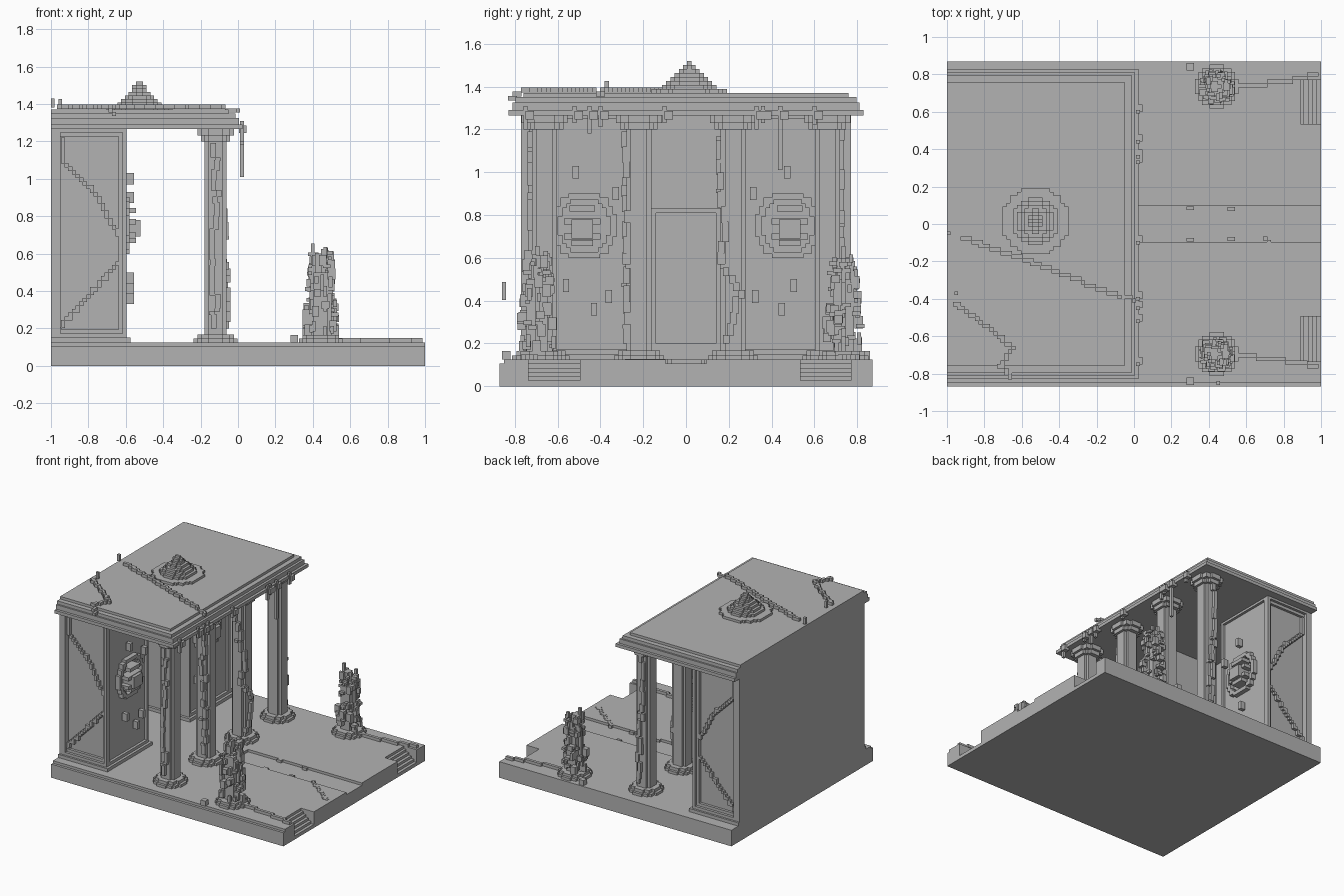
import bpy, bmesh, math, random
from mathutils import Vector

random.seed(7)
V = 0.0195          # size of one block
FLOOR = 0.125
ROOF = 1.37

cube = bpy.data.objects.get("Cube")
if cube:
    bpy.data.objects.remove(cube, do_unlink=True)

stone = bpy.data.materials.new("weathered_stone_grey")
stone.use_nodes = True
GREY = (0.45, 0.45, 0.45, 1)
stone.diffuse_color = GREY
stone.node_tree.nodes["Principled BSDF"].inputs["Base Color"].default_value = GREY


class Part:
    """A named mesh made of axis-aligned blocks."""

    def __init__(self, name):
        self.name, self.bm = name, bmesh.new()

    def box(self, x0, x1, y0, y1, z0, z1):
        y0, y1 = min(y0, y1), max(y0, y1)
        made = bmesh.ops.create_cube(self.bm, size=1)["verts"]
        for v in made:
            v.co = Vector((x1 if v.co.x > 0 else x0,
                           y1 if v.co.y > 0 else y0,
                           z1 if v.co.z > 0 else z0))

    def lump(self, x, y, z, sx=V, sy=V, sz=V):
        self.box(x - sx / 2, x + sx / 2, y - sy / 2, y + sy / 2, z - sz / 2, z + sz / 2)

    def disc(self, cx, cy, r, z0, z1):
        # round slab built from stepped rows
        n = max(1, round(2 * r / V))
        for i in range(n):
            y = (i + 0.5 - n / 2) * V
            h = max(V / 2, round(math.sqrt(max(0, r * r - y * y)) / V) * V)
            self.box(cx - h, cx + h, cy + y - V / 2, cy + y + V / 2, z0, z1)

    def trail(self, points, size=V * 1.15):
        # stepped line of blocks through the points
        for a, b in zip(points, points[1:]):
            a, b = Vector(a), Vector(b)
            n = max(1, round((b - a).length / V))
            for i in range(n + 1):
                p = a.lerp(b, i / n)
                self.lump(round(p.x / V) * V, round(p.y / V) * V, round(p.z / V) * V,
                          size, size, size)

    def done(self):
        mesh = bpy.data.meshes.new(self.name)
        self.bm.to_mesh(mesh)
        self.bm.free()
        mesh.materials.append(stone)
        obj = bpy.data.objects.new(self.name, mesh)
        bpy.context.collection.objects.link(obj)


# Base slab, with a low ledge on the front edge and a sunken path
p = Part("base_slab")
LOW = FLOOR - V
p.box(-1, 0.89, -0.87, 0.87, 0, LOW)
p.box(-1, 0.02, -0.85, 0.87, LOW, FLOOR)
p.box(0.02, 0.89, 0.095, 0.87, LOW, FLOOR)
p.box(0.02, 0.89, -0.85, -0.095, LOW, FLOOR)
for y0, y1 in ((-0.85, -0.735), (-0.495, -0.095), (0.095, 0.535), (0.77, 0.87)):
    p.box(0.89, 1, y0, y1, 0, FLOOR)
p.box(0.89, 1, -0.095, 0.095, 0, LOW)
p.box(0.89, 1, -0.87, -0.85, 0, LOW)
p.done()

# Corner stairs cut into the slab
p = Part("corner_stairs")
for y0, y1 in ((-0.735, -0.495), (0.535, 0.77)):
    for i in range(5):
        p.box(0.89, 0.91 + i * 0.0225, y0, y1, 0, LOW - i * V)
p.done()

# Low broken kerbs and cracks on the floor
p = Part("floor_kerbs")
KERB = FLOOR + V / 2
for s, y0, y1 in ((1, 0.73, 0.8), (-1, 0.7, 0.76)):
    p.trail([(0.55, s * y0, KERB), (0.8, s * (y0 + 0.03), KERB), (0.97, s * y1, KERB)])
    p.box(0.28, 0.32, s * 0.82, s * 0.86, FLOOR, FLOOR + 0.04)
p.trail([(0.7, -0.08, FLOOR), (0.96, -0.28, FLOOR)])
for x, y in ((0.3, 0.085), (0.52, 0.08), (0.3, -0.085), (0.52, -0.08)):
    p.lump(x, y, FLOOR - V / 2, V * 2)
p.done()

# Rear wall and recessed door
p = Part("rear_wall")
p.box(-1, -0.95, -0.77, 0.77, FLOOR, 1.27)
p.done()
p = Part("door")
p.box(-0.95, -0.93, -0.14, 0.14, FLOOR, 0.81)
for s in (-1, 1):
    p.box(-0.95, -0.91, s * 0.14, s * 0.165, FLOOR, 0.83)
p.box(-0.95, -0.91, -0.165, 0.165, 0.81, 0.83)
p.box(-0.95, -0.91, -0.165, 0.165, FLOOR, 0.2)
p.done()

# Side chambers with framed panels, round reliefs and cracks
for s, side in ((-1, "right"), (1, "left")):
    p = Part(side + "_chamber")
    p.box(-0.98, -0.615, s * 0.25, s * 0.73, FLOOR, 1.27)
    p.box(-1, -0.575, s * 0.23, s * 0.785, FLOOR, FLOOR + 0.025)
    for inset, depth in ((0, 0.77), (0.022, 0.75)):
        w = 0.022 + inset
        # frame on the outer side face
        for x0, x1 in ((-1, -1 + w), (-0.595 - w, -0.595)):
            p.box(x0, x1, s * 0.73, s * depth, 0.15, 1.27)
        for z0, z1 in ((0.15, 0.15 + w), (1.27 - w, 1.27)):
            p.box(-1, -0.595, s * 0.73, s * depth, z0, z1)
        # frame on the porch face
        for y0, y1 in ((0.25, 0.25 + w), (0.75 - w, 0.75)):
            p.box(-0.62, depth - 1.365, s * y0, s * y1, 0.15, 1.27)
        for z0, z1 in ((0.15, 0.15 + w), (1.27 - w, 1.27)):
            p.box(-0.62, depth - 1.365, s * 0.25, s * 0.75, z0, z1)
    p.done()

    p = Part(side + "_wall_cracks")
    y = s * 0.737
    p.trail([(-0.94, y, 1.2), (-0.94, y, 1.09), (-0.76, y, 0.92), (-0.63, y, 0.68),
             (-0.62, y, 0.58), (-0.8, y, 0.37), (-0.97, y, 0.19)])
    for z in (0.36, 0.42, 0.47, 0.9, 1.0):
        p.lump(-0.575, s * random.uniform(0.3, 0.7), z, 0.04, 0.03, 0.06)
    p.done()

    p = Part(side + "_round_relief")
    n = 44
    for i in range(n):
        a = i * math.tau / n
        p.lump(-0.605, s * 0.475 + round(0.135 * math.cos(a) / V) * V,
               0.75 + round(0.145 * math.sin(a) / V) * V, 0.05, V * 1.5, V * 1.5)
    for z, half in ((0.67, 0.05), (0.7, 0.085), (0.77, 0.085), (0.83, 0.06)):
        p.lump(-0.58, s * 0.485, z, 0.07, half * 2, V * 1.4)
    p.lump(-0.58, s * 0.485, 0.735, 0.12, 0.1, 0.09)
    p.done()

# Porch columns, with climbing growth on the shafts
CX = -0.12
for i, cy in enumerate((-0.66, -0.22, 0.22, 0.66)):
    p = Part("porch_column_%d" % (i + 1))
    p.disc(CX, cy, 0.115, FLOOR, FLOOR + V)
    p.disc(CX, cy, 0.1, FLOOR + V, FLOOR + V * 2.2)
    p.disc(CX, cy, 0.062, FLOOR, 1.27)
    p.disc(CX, cy, 0.085, 1.2, 1.23)
    p.disc(CX, cy, 0.105, 1.23, 1.27)
    p.done()
    p = Part("column_growth_%d" % (i + 1))
    z, a = 0.2, random.uniform(-1.5, 1.5)
    while z < 1.16:
        a = max(-1.9, min(1.9, a + random.uniform(-0.5, 0.5)))
        h = random.choice((1, 2, 3, 4)) * V
        p.lump(CX + 0.066 * math.cos(a), cy + 0.066 * math.sin(a), z + h / 2, V * 1.5, V * 1.5, h)
        z += h * 0.9
    p.done()

# Stepped roof slab
p = Part("roof")
for x1, y1, z0, z1 in ((0.025, 0.83, 1.265, 1.29), (0.005, 0.81, 1.29, 1.325),
                       (-0.013, 0.797, 1.325, 1.35), (-0.05, 0.76, 1.35, ROOF)):
    p.box(-1, x1, -y1, y1, z0, z1)
p.done()

# Stepped pyramid ornament on the roof
p = Part("roof_ornament")
for i, r in enumerate((0.18, 0.125, 0.105, 0.085, 0.065, 0.047, 0.03, 0.012)):
    p.disc(-0.527, 0.015, r, ROOF, ROOF + (i + 1) * 0.0188)
p.done()

# Raised cracks and loose rubble on the roof
p = Part("roof_cracks")
TOP = ROOF + V / 2
p.trail([(-0.92, -0.07, TOP), (-0.5, -0.22, TOP), (-0.1, -0.38, TOP), (0.0, -0.4, TOP - 0.02)])
p.trail([(-0.96, -0.42, TOP), (-0.78, -0.55, TOP), (-0.65, -0.66, TOP), (-0.72, -0.77, TOP)])
p.trail([(-0.7, -0.77, TOP), (-0.66, -0.82, TOP - 0.04)])
p.lump(-0.99, -0.05, 1.405, V, V, 0.05)
p.lump(-0.95, -0.37, 1.4, V, V, 0.05)
p.done()

# Growth hanging over the porch edge
p = Part("hanging_growth")
for y, low in ((0.44, 1.01), (0.33, 1.2), (0.36, 1.23), (0.6, 1.22), (-0.1, 1.23),
               (-0.45, 1.18), (-0.4, 1.21), (-0.52, 1.23), (-0.75, 1.2)):
    p.box(0.012, 0.032, y - V / 2, y + V / 2, low, 1.31)
    p.lump(0.025, y + V, 1.265, 0.04, V * 2, 0.04)
p.done()

# Ruined overgrown pillars in the court
for s, cy, side in ((-1, -0.695, "right"), (1, 0.735, "left")):
    p = Part(side + "_ruined_pillar")
    p.disc(0.442, cy, 0.115, FLOOR, FLOOR + V)
    p.disc(0.442, cy, 0.1, FLOOR + V, FLOOR + V * 2)
    p.disc(0.442, cy, 0.05, FLOOR, 0.5)
    p.disc(0.43, cy, 0.03, 0.5, 0.6)
    p.lump(0.4, cy, 0.61, V, V, 0.09)
    p.done()
    p = Part(side + "_pillar_growth")
    for i in range(85):
        z = random.uniform(0.18, 0.61)
        a = random.uniform(0, math.tau)
        r = 0.078 if z < 0.34 else 0.065 - 0.1 * max(0, z - 0.45)
        p.lump(0.442 + r * math.cos(a), cy + r * math.sin(a), z,
               V * random.choice((1, 2)), V * random.choice((1, 2)), V * random.choice((1, 2, 3)))
    p.done()

# Loose leaf block beside the right pillar
p = Part("loose_block")
p.lump(0.45, -0.85, 0.445, V, V, 0.085)
p.done()
